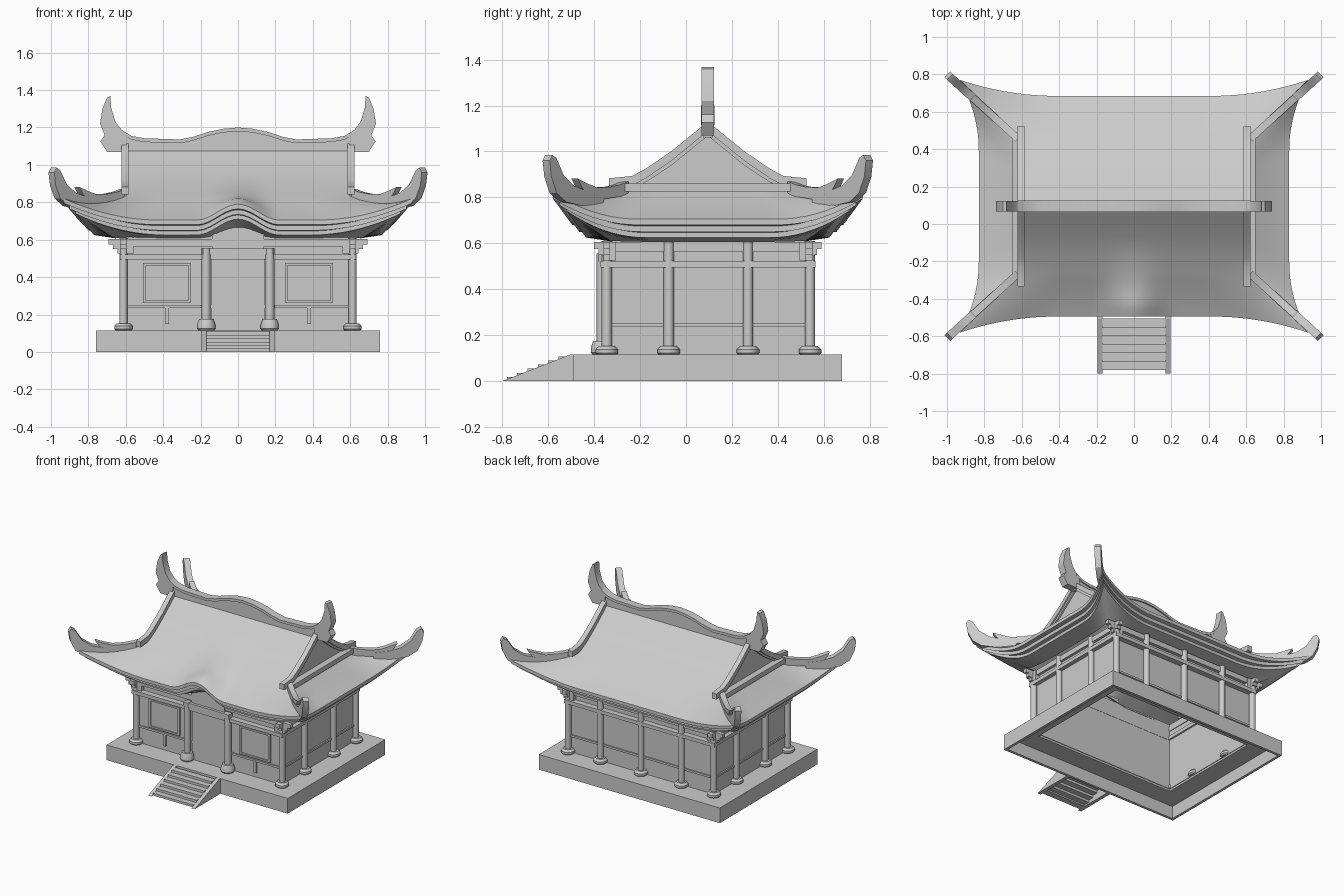
import bpy, bmesh, math
from mathutils import Vector

cube = bpy.data.objects.get("Cube")
if cube:
    bpy.data.objects.remove(cube)

stone = bpy.data.materials.new("plain grey")
stone.use_nodes = True
GREY = (0.6, 0.6, 0.6, 1)
stone.diffuse_color = GREY
stone.node_tree.nodes["Principled BSDF"].inputs["Base Color"].default_value = GREY

CY = 0.095          # middle of the building in y
SIDES = (-1, 1)


def finish(name, bm, smooth=None):
    bmesh.ops.remove_doubles(bm, verts=bm.verts, dist=0.0001)
    bmesh.ops.recalc_face_normals(bm, faces=bm.faces)
    me = bpy.data.meshes.new(name)
    bm.to_mesh(me)
    bm.free()
    ob = bpy.data.objects.new(name, me)
    bpy.context.collection.objects.link(ob)
    me.materials.append(stone)
    if smooth:
        bpy.ops.object.select_all(action='DESELECT')
        ob.select_set(True)
        bpy.context.view_layer.objects.active = ob
        bpy.ops.object.shade_smooth_by_angle(angle=math.radians(smooth))
    return ob


def prism(name, pts, place, c0, c1, smooth=None):
    """Extrude a 2D outline between c0 and c1; place maps (a, b, c) to xyz."""
    bm = bmesh.new()
    lo, hi = [[bm.verts.new(place(a, b, c)) for a, b in pts] for c in (c0, c1)]
    bm.faces.new(lo)
    bm.faces.new(hi)
    for i in range(len(pts)):
        j = (i + 1) % len(pts)
        bm.faces.new((lo[i], lo[j], hi[j], hi[i]))
    return finish(name, bm, smooth)


def box(name, x0, x1, y0, y1, z0, z1):
    return prism(name, [(x0, y0), (x1, y0), (x1, y1), (x0, y1)],
                 lambda a, b, c: Vector((a, b, c)), z0, z1)


def frame(name, hx, hy, t, z0, z1):
    """Rectangular ring of thickness t, in one closed mesh."""
    bm = bmesh.new()
    rings = []
    for k, z in ((0, z0), (0, z1), (t, z1), (t, z0)):
        rings.append([bm.verts.new((sx * (hx - k), CY + sy * (hy - k), z))
                      for sx, sy in ((-1, -1), (1, -1), (1, 1), (-1, 1))])
    for i in range(4):
        a, b = rings[i], rings[(i + 1) % 4]
        for j in range(4):
            k = (j + 1) % 4
            bm.faces.new((a[j], a[k], b[k], b[j]))
    return finish(name, bm)


def lathe(name, x, y, profile, n=12):
    bm = bmesh.new()
    rings = [[bm.verts.new((x + r * math.cos(math.tau * i / n), y + r * math.sin(math.tau * i / n), z))
              for i in range(n)] for r, z in profile]
    for a, b in zip(rings, rings[1:]):
        for i in range(n):
            bm.faces.new((a[i], a[(i + 1) % n], b[(i + 1) % n], b[i]))
    bm.faces.new(rings[0])
    bm.faces.new(rings[-1])
    return finish(name, bm, 40)


def band(top, thick):
    return top + [(a, b - thick) for a, b in reversed(top)]


def mirrored(pts):
    return [(-a, b) for a, b in reversed(pts) if a > 0] + pts


# Hollow platform
frame("platform_rim", 0.76, 0.585, 0.02, 0, 0.1)
frame("platform_top", 0.76, 0.585, 0.17, 0.095, 0.115)

# Front stair
for s in SIDES:
    prism("stair_side", [(-0.8, 0), (-0.49, 0), (-0.49, 0.115), (-0.505, 0.115)],
          lambda a, b, c: Vector((c, a, b)), s * 0.168, s * 0.195)
for i in range(6):
    y = -0.78 + i * 0.045
    z = 0.018 * (i + 1)
    box("stair_step", -0.168, 0.168, y, y + 0.05, max(0, z - 0.025), z)

# Walls
WX, WY = 0.6, 0.425
frame("walls", WX, WY, 0.015, 0.11, 0.62)
frame("wall_rail", WX + 0.01, WY + 0.01, 0.012, 0.235, 0.25)
frame("main_beam", 0.632, 0.468, 0.06, 0.495, 0.522)
frame("upper_beam", 0.62, 0.45, 0.04, 0.565, 0.605)

# Columns with round feet
COLS = [(sx * 0.612, y) for sx in SIDES for y in (-0.345, -0.075, 0.27, 0.54)]
COLS += [(x, 0.54) for x in (-0.34, 0, 0.34)]
for x, y in COLS:
    lathe("column", x, y, [(0.022, 0.14), (0.022, 0.61)])
    lathe("column_foot", x, y, [(0.04, 0.113), (0.049, 0.122), (0.049, 0.138), (0.035, 0.152)])
for s in SIDES:
    lathe("door_column", s * 0.17, -0.365, [(0.024, 0.16), (0.024, 0.555)])
    lathe("door_column_foot", s * 0.17, -0.365,
          [(0.04, 0.113), (0.05, 0.125), (0.048, 0.15), (0.038, 0.175)])

# Door and the raised panel over it
box("door", -0.145, 0.145, -0.345, -0.33, 0.115, 0.52)
box("door_lintel", -0.19, 0.19, -0.38, -0.34, 0.52, 0.553)
box("over_door_panel", -0.14, 0.14, -0.36, -0.33, 0.55, 0.665)

# Front windows, short posts and eave brackets
for s in SIDES:
    cx = s * 0.38
    for dx in SIDES:
        e = cx + dx * 0.122
        box("window_side", e - 0.007, e + 0.007, -0.345, -0.325, 0.262, 0.475)
    for z in (0.262, 0.463):
        box("window_bar", cx - 0.125, cx + 0.125, -0.345, -0.325, z, z + 0.012)
    box("window_panel", cx - 0.118, cx + 0.118, -0.336, -0.325, 0.27, 0.47)
    box("short_post", cx - 0.011, cx + 0.011, -0.342, -0.325, 0.15, 0.24)
    for t in SIDES:
        for k, z in enumerate((0.525, 0.55, 0.575)):
            x, y = s * (0.645 + 0.024 * k), CY + t * (0.455 + 0.02 * k)
            box("corner_bracket_x", s * 0.56, x, CY + t * 0.425, CY + t * 0.455, z, z + 0.03)
            box("corner_bracket_y", s * 0.595, s * 0.63, CY + t * 0.4, y, z, z + 0.03)

# Curved roof: upper slopes, flared skirt, stepped eave and soffit
UPPER = [(0, 1.09), (0.08, 1.025), (0.16, 0.96), (0.26, 0.89)]
SKIRT = [(t / 6, 0, 0) for t in range(7)]
SKIRT += [(1, 0, 0.025), (1, 0.03, 0.03), (1, 0.03, 0.055), (1, 0.06, 0.058),
          (1, 0.06, 0.08), (0.2, 0, 0.2)]


def skirt_height(t, e, drop):
    return 0.835 - 0.15 * t + 0.02 * t * t + 0.115 * t * t * e - drop


def flare(s):
    return max(0, (abs(s) - 0.45) / 0.55) ** 2


def long_point(row, s, side):
    if len(row) == 2:
        x, d, z = 0.6 * s, row[0], row[1]
    else:
        t, inset, drop = row
        e = flare(s)
        x = s * (0.6 + 0.33 * t - inset)
        d = 0.36 + 0.23 * t + 0.085 * t * e - inset
        z = skirt_height(t, e, drop)
    if side < 0 and abs(x) < 0.22:       # arch over the door
        w = min(1, max(0, (d - 0.2) / 0.33))
        z += 0.085 * w * w * (0.5 + 0.5 * math.cos(math.pi * x / 0.22))
    return Vector((x, CY + side * d, z))


def short_point(row, s, side):
    t, inset, drop = row
    e = flare(s)
    return Vector((side * (0.6 + 0.23 * t + 0.1 * t * e - inset),
                   CY + s * (0.36 + 0.315 * t - inset), skirt_height(t, e, drop)))


bm = bmesh.new()
for point, rows, n in ((long_point, UPPER + SKIRT, 60), (short_point, SKIRT, 32)):
    for side in SIDES:
        grid = [[bm.verts.new(point(r, 2 * i / n - 1, side)) for i in range(n + 1)] for r in rows]
        for a, b in zip(grid, grid[1:]):
            for i in range(n):
                bm.faces.new((a[i], a[i + 1], b[i + 1], b[i]))
finish("roof", bm, 35)

# Gable ends with bargeboards
GABLE = mirrored(UPPER + [(0.36, 0.83)])
BARGE = mirrored([(0, 1.13), (0.08, 1.065), (0.16, 1.0), (0.27, 0.925), (0.33, 0.893), (0.43, 0.883)])
INNER = mirrored([(0, 1.09), (0.08, 1.025), (0.16, 0.96), (0.27, 0.888), (0.35, 0.855)])
for s in SIDES:
    def across(a, b, c):
        return Vector((s * c, CY + a, b))
    prism("gable_wall", GABLE, across, 0.588, 0.6)
    prism("bargeboard", band(BARGE, 0.042), across, 0.585, 0.622, 30)
    prism("inner_bargeboard", band(INNER, 0.022), across, 0.59, 0.612, 30)
    box("gable_sill", s * 0.595, s * 0.65, CY - 0.36, CY + 0.36, 0.825, 0.86)

# Main ridge with upswept ends
RIDGE = mirrored([(0, 1.2), (0.08, 1.193), (0.16, 1.176), (0.24, 1.15), (0.31, 1.136),
                  (0.4, 1.139), (0.5, 1.142), (0.57, 1.155), (0.62, 1.185)])
HORN = [(0.6, 1.07), (0.7, 1.07), (0.735, 1.125), (0.713, 1.16), (0.738, 1.22), (0.725, 1.3),
        (0.7, 1.36), (0.682, 1.368), (0.678, 1.305), (0.655, 1.23), (0.62, 1.185), (0.59, 1.16)]


def along(a, b, c):
    return Vector((a, CY + c, b))


prism("ridge_body", RIDGE + [(0.62, 1.06), (-0.62, 1.06)], along, -0.02, 0.02, 30)
prism("ridge_cap", band(RIDGE, 0.02), along, -0.03, 0.03, 30)
for s in SIDES:
    prism("ridge_horn", [(s * a, b) for a, b in HORN], along, -0.028, 0.028, 30)

# Corner hip ridges, upper stub and lower tusk
STUB = [(0.62, 0.87), (0.66, 0.855), (0.71, 0.845), (0.77, 0.843), (0.81, 0.858), (0.862, 0.882),
        (0.84, 0.84), (0.81, 0.81), (0.75, 0.79), (0.62, 0.81)]
TUSK = [(0.74, 0.82), (0.82, 0.828), (0.88, 0.85), (0.93, 0.895), (0.965, 0.97), (0.985, 0.985),
        (0.998, 0.96), (0.99, 0.89), (0.965, 0.82), (0.92, 0.78), (0.85, 0.765), (0.74, 0.76)]
for sx in SIDES:
    for sy in SIDES:
        def hip(a, b, c):
            return Vector((sx * (a - 0.7 * c), CY + sy * (0.36 + (a - 0.62) * 0.91 + 0.7 * c), b))
        prism("hip_ridge", STUB, hip, -0.02, 0.02, 30)
        prism("hip_tusk", TUSK, hip, -0.022, 0.022, 30)
